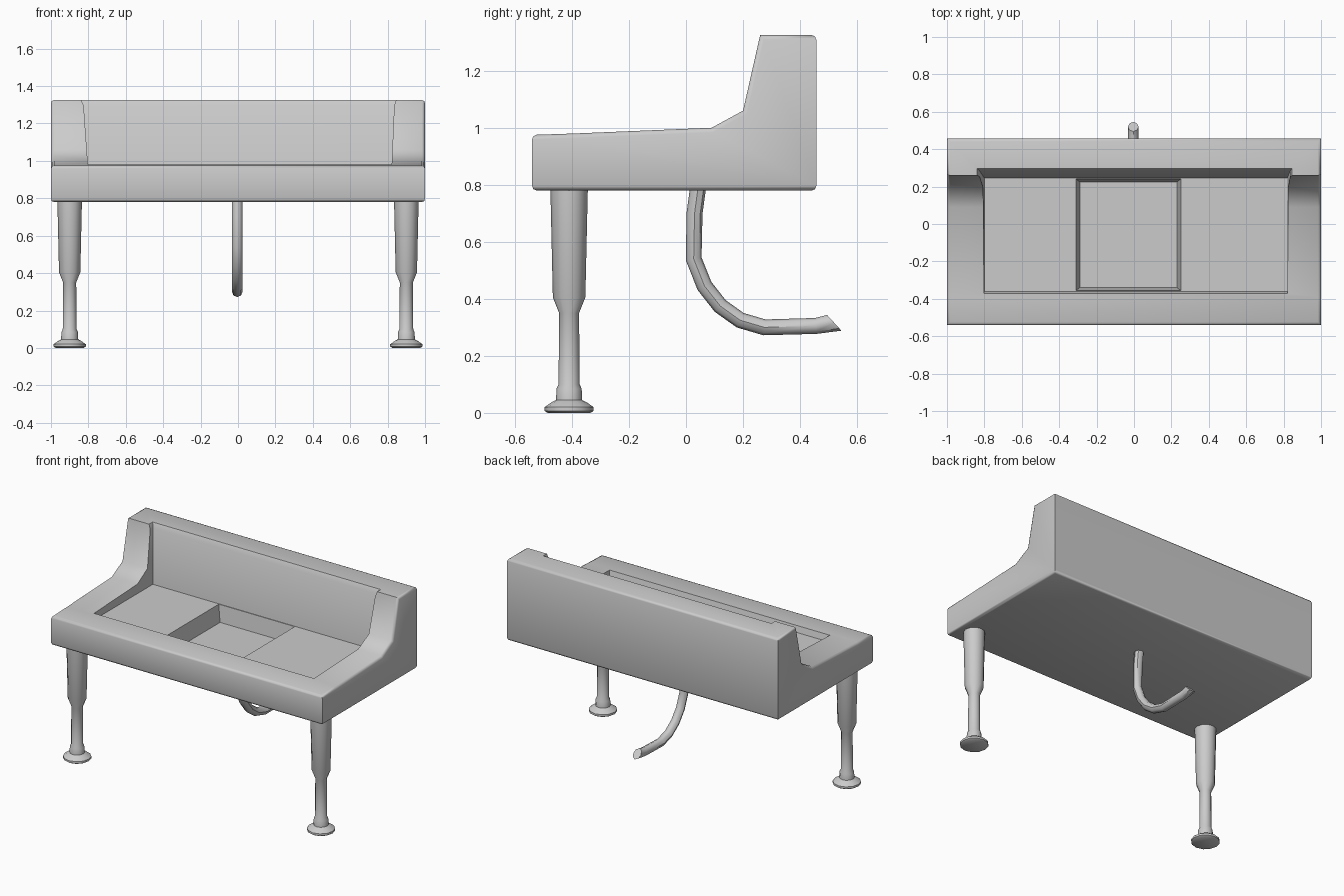
import bpy, bmesh
from math import radians, cos, sin, pi

if "Cube" in bpy.data.objects:
    bpy.data.objects.remove(bpy.data.objects["Cube"])


def make_object(name, bm):
    bmesh.ops.recalc_face_normals(bm, faces=bm.faces[:])
    mesh = bpy.data.meshes.new(name)
    bm.to_mesh(mesh)
    bm.free()
    ob = bpy.data.objects.new(name, mesh)
    bpy.context.collection.objects.link(ob)
    return ob


def select_only(ob):
    bpy.ops.object.select_all(action='DESELECT')
    ob.select_set(True)
    bpy.context.view_layer.objects.active = ob


def smooth(ob, angle):
    select_only(ob)
    bpy.ops.object.shade_smooth_by_angle(angle=radians(angle))


def loft(name, rings):
    """Closed skin over a list of rings with equal vertex counts."""
    bm = bmesh.new()
    rows = [[bm.verts.new(p) for p in ring] for ring in rings]
    n = len(rows[0])
    for a, b in zip(rows, rows[1:]):
        for i in range(n):
            j = (i + 1) % n
            bm.faces.new((a[i], a[j], b[j], b[i]))
    bm.faces.new(rows[0])
    bm.faces.new(rows[-1])
    return make_object(name, bm)


def rect(z, x0, x1, y0, y1):
    return [(x0, y0, z), (x1, y0, z), (x1, y1, z), (x0, y1, z)]


# Trough body: side profile extruded across x, outer edges rounded
profile = [(-0.54, 0.78), (-0.54, 0.975), (-0.39, 0.98), (0.09, 1.0),
           (0.20, 1.06), (0.26, 1.325), (0.457, 1.325), (0.457, 0.78)]
bm = bmesh.new()
side = bm.faces.new([bm.verts.new((-1, y, z)) for y, z in profile])
ext = bmesh.ops.extrude_face_region(bm, geom=[side])
bmesh.ops.translate(bm, vec=(2, 0, 0),
                    verts=[v for v in ext['geom'] if isinstance(v, bmesh.types.BMVert)])
bmesh.ops.recalc_face_normals(bm, faces=bm.faces[:])
edges = []
for e in bm.edges:
    d = (e.verts[1].co - e.verts[0].co).normalized()
    if abs(d.z) < 0.99 and e.calc_face_angle(0) > radians(80):
        edges.append(e)
bmesh.ops.bevel(bm, geom=edges, offset=0.016, segments=2, profile=0.5, affect='EDGES')
body = make_object("trough_body", bm)

# Cutters: tapered upper basin with flared backboard edge, and the deeper middle pit
basin = loft("basin_cutter", [
    rect(0.94, -0.80, 0.82, -0.36, 0.245),
    rect(1.295, -0.825, 0.835, -0.45, 0.283),
    rect(1.34, -0.845, 0.85, -0.46, 0.305)])
pit = loft("pit_cutter", [
    rect(0.83, -0.29, 0.23, -0.34, 0.225),
    rect(0.95, -0.312, 0.252, -0.357, 0.242)])
for cutter in (basin, pit):
    cutter.hide_render = True
    mod = body.modifiers.new(cutter.name, 'BOOLEAN')
    mod.operation = 'DIFFERENCE'
    mod.solver = 'EXACT'
    mod.object = cutter
select_only(body)
bpy.ops.object.convert(target='MESH')
for cutter in (basin, pit):
    bpy.data.objects.remove(cutter)
smooth(body, 50)

# Front legs: turned profile with a round foot
leg_profile = [(0.075, 0.0), (0.086, 0.007), (0.086, 0.02), (0.062, 0.037),
               (0.046, 0.045), (0.044, 0.085), (0.037, 0.10), (0.035, 0.35),
               (0.057, 0.405), (0.066, 0.80)]
for label, x in (("left", -0.9), ("right", 0.9)):
    leg = loft("front_leg_" + label, [
        [(x + r * cos(2 * pi * i / 12), -0.41 + r * sin(2 * pi * i / 12), z)
         for i in range(12)] for r, z in leg_profile])
    smooth(leg, 40)

# Drain pipe: round tube swept along a bend, outlet cut at a slant
path = [(0.045, 0.81), (0.03, 0.70), (0.027, 0.54), (0.065, 0.445), (0.12, 0.375),
        (0.19, 0.325), (0.275, 0.30), (0.455, 0.305), (0.52, 0.316)]
curve = bpy.data.curves.new("drain_pipe", 'CURVE')
curve.dimensions = '3D'
curve.bevel_depth = 0.028
curve.bevel_resolution = 2
curve.use_fill_caps = True
spline = curve.splines.new('POLY')
spline.points.add(len(path) - 1)
for p, (y, z) in zip(spline.points, path):
    p.co = (-0.004, y, z, 1)
pipe = bpy.data.objects.new("drain_pipe", curve)
bpy.context.collection.objects.link(pipe)
select_only(pipe)
bpy.ops.object.convert(target='MESH')
pipe = bpy.context.view_layer.objects.active
for v in pipe.data.vertices:
    if v.co.y > 0.49:
        v.co.y -= 0.75 * (v.co.z - 0.316)
smooth(pipe, 45)
